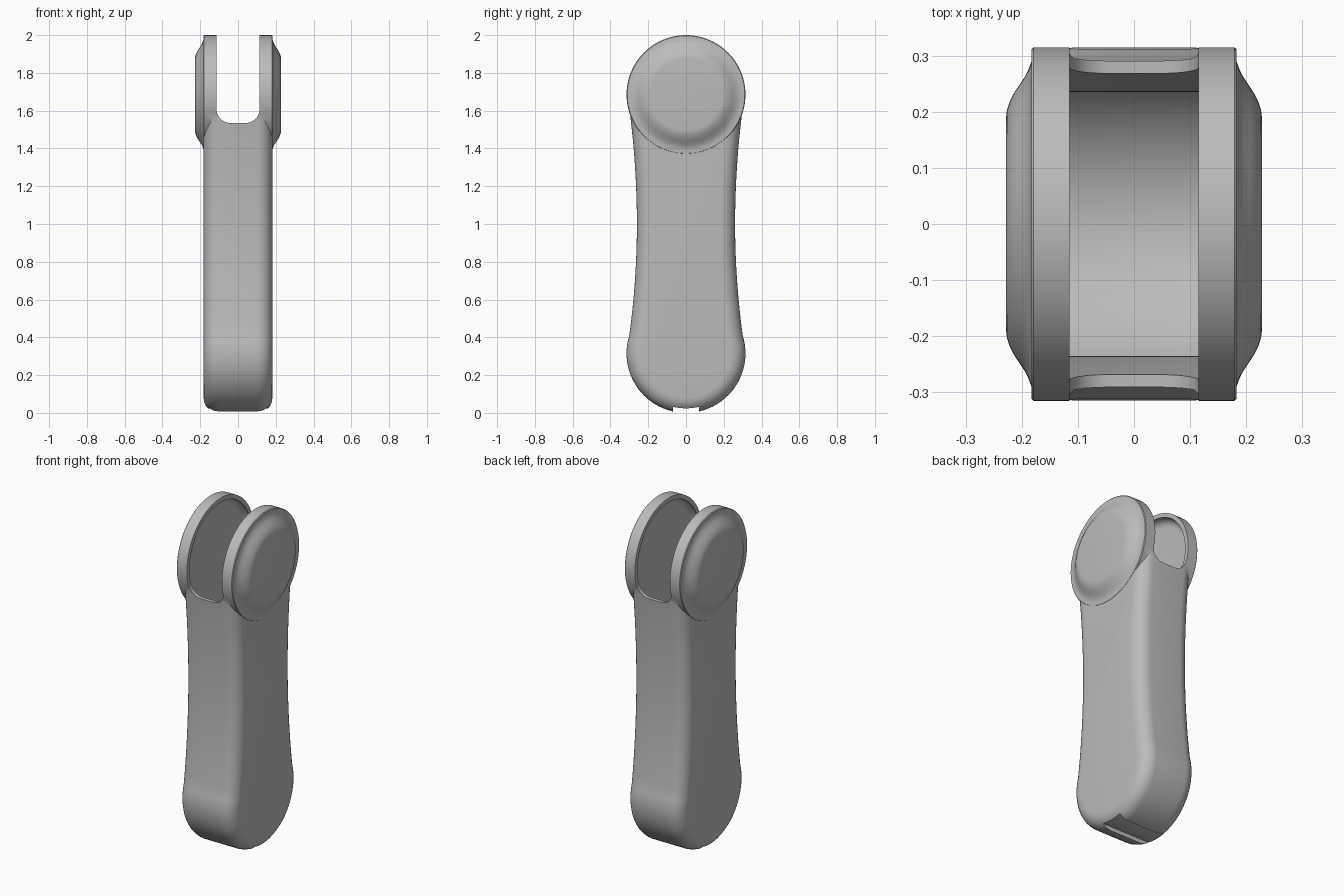
import bpy, bmesh
from math import sin, cos, pi, sqrt

if "Cube" in bpy.data.objects:
    bpy.data.objects.remove(bpy.data.objects["Cube"])

GREY = bpy.data.materials.new("plain grey")
GREY.use_nodes = True
GREY.diffuse_color = (0.5, 0.5, 0.5, 1)
GREY.node_tree.nodes["Principled BSDF"].inputs["Base Color"].default_value = (0.5, 0.5, 0.5, 1)

R, LOW, HIGH = 0.315, 0.315, 1.685   # end radius and end centres
HALF, SLOT, WALL = 0.183, 0.115, 0.025


def loft(name, rings, closed=True):
    """Skin a row of equal-length point rings, capping both ends."""
    bm = bmesh.new()
    loops = [[bm.verts.new(p) for p in ring] for ring in rings]
    n = len(loops[0])
    for a, b in zip(loops, loops[1:]):
        for i in range(n):
            j = (i + 1) % n
            bm.faces.new((a[i], a[j], b[j], b[i]))
    bm.faces.new(loops[0][::-1])
    bm.faces.new(loops[-1])
    bmesh.ops.recalc_face_normals(bm, faces=bm.faces)
    me = bpy.data.meshes.new(name)
    bm.to_mesh(me)
    bm.free()
    me.materials.append(GREY)
    ob = bpy.data.objects.new(name, me)
    bpy.context.collection.objects.link(ob)
    return ob


def outline(inset, top_gap=0.0):
    """Waisted side outline as (y, z), with round ends."""
    a, low, high = 0.306, R - inset, R - inset - top_gap
    waist = 0.26 - inset
    pts = []
    n = 48
    for i in range(n + 1):                      # bottom round
        t = -pi - a + (pi + 2 * a) * i / n
        pts.append((low * cos(t), LOW + low * sin(t)))

    def side(sign):
        rows = []
        for i in range(1, 24):
            u = -1 + 2 * i / 24
            r = low if u < 0 else high
            end = r * cos(a)
            reach = (1 - LOW) - r * sin(a)
            rows.append((sign * (waist + (end - waist) * u * u), 1 + u * reach))
        return rows

    pts += side(1)
    for i in range(n + 1):                      # top round
        t = -a + (pi + 2 * a) * i / n
        pts.append((high * cos(t), HIGH + high * sin(t)))
    return pts + side(-1)[::-1]


def rounded_slab(name, half, fillet, inset=0.0, top_gap=0.0):
    """Outline thickened along x with rounded edges."""
    levels = []
    for i in range(9):
        t = pi / 2 * i / 8
        levels.append((half - fillet + fillet * cos(t), inset + fillet * (1 - sin(t))))
    levels += [(-x, d) for x, d in reversed(levels)]
    return loft(name, [[(x, y, z) for y, z in outline(d, top_gap)] for x, d in levels])


def combine(target, other, operation):
    mod = target.modifiers.new(operation.title(), "BOOLEAN")
    mod.operation, mod.solver, mod.object = operation, "EXACT", other
    bpy.context.view_layer.objects.active = target
    bpy.ops.object.modifier_apply(modifier=mod.name)
    bpy.data.objects.remove(other)


# Main arm with softly rounded edges
arm = rounded_slab("fork_arm", HALF - 0.001, 0.08, top_gap=0.003)

# Round fork cheeks with raised caps, turned about x
profile = [(0.228, 0.19), (0.2265, 0.203), (0.222, 0.217), (0.214, 0.233), (0.205, 0.247),
           (0.196, 0.26), (0.189, 0.273), (HALF, 0.289), (HALF, R - 0.004), (HALF - 0.004, R)]
profile += [(-x, r) for x, r in reversed(profile)]
cheeks = loft("cheeks", [[(x, r * cos(2 * pi * i / 96), HIGH + r * sin(2 * pi * i / 96))
                          for i in range(96)] for x, r in profile])
combine(arm, cheeks, "UNION")

# Hollow inside
cavity = rounded_slab("cavity", 0.16, 0.04, inset=WALL)
combine(arm, cavity, "DIFFERENCE")

# Slot between the cheeks, with rounded bottom corners
fillet, floor = 0.075, 1.535
corner = [(SLOT - fillet + fillet * sin(pi / 2 * i / 12),
           floor + fillet * (1 - cos(pi / 2 * i / 12))) for i in range(13)]
shape = corner + [(SLOT, 2.3)]
shape += [(-x, z) for x, z in reversed(shape)]
slot = loft("slot", [[(x, y, z) for x, z in shape] for y in (-0.5, 0.5)])
combine(arm, slot, "DIFFERENCE")

# Narrow opening across the bottom, following the inside curve
gap, inner = 0.07, R - WALL + 0.001
shape = [(gap, -0.2)]
for i in range(13):
    y = gap - 2 * gap * i / 12
    shape.append((y, LOW - sqrt(inner * inner - y * y)))
shape.append((-gap, -0.2))
notch = loft("notch", [[(x, y, z) for y, z in shape] for x in (-0.4, 0.4)])
combine(arm, notch, "DIFFERENCE")

# Smooth shading with crisp cut edges
bpy.ops.object.select_all(action="DESELECT")
arm.select_set(True)
bpy.context.view_layer.objects.active = arm
bpy.ops.object.shade_smooth_by_angle(angle=0.5)
